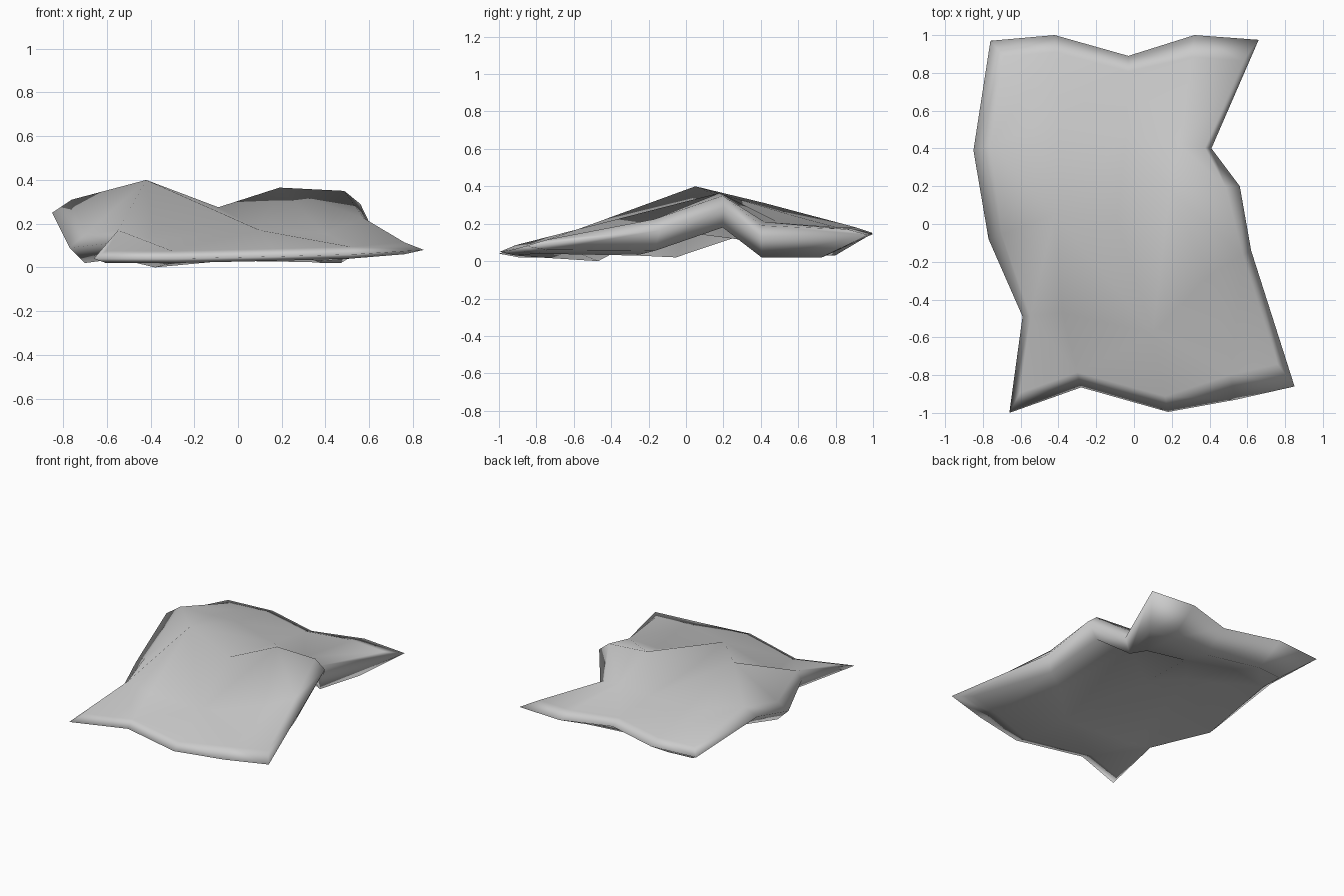
import bpy
import bmesh
from mathutils import Vector

cube = bpy.data.objects.get("Cube")
if cube:
    bpy.data.objects.remove(cube, do_unlink=True)

# Control grid of the rumpled sheet, front row to back row, right to left.
# Border points lie on the outer rim, inner points on the upper surface.
GRID = [
    [(-.66, -1, .04), (-.28, -.865, .04), (.18, -.995, .05), (.54, -.93, .06), (.85, -.86, .08)],
    [(-.59, -.49, .11), (-.38, -.47, .125), (.1, -.58, .17), (.4, -.27, .155), (.62, -.14, .165)],
    [(-.77, -.08, .09), (-.42, .05, .4), (-.09, .02, .275), (.19, .18, .365), (.56, .2, .29)],
    [(-.85, .39, .25), (-.4, .55, .25), (-.04, .48, .215), (.24, .42, .21), (.41, .4, .13)],
    [(-.76, .97, .15), (-.42, 1, .15), (-.03, .89, .15), (.32, 1, .145), (.66, .975, .14)],
]
LAST = len(GRID) - 1
THICKNESS = 0.125

# Inset fraction and height shift of the skins beside each border
UPPER_EDGE = {"front": (0.2, 0.035), "back": (0.2, 0.03), "left": (0.2, 0.06), "right": (0.2, 0.06)}
LOWER_EDGE = {"front": (0.2, -0.02), "back": (0.45, -0.12), "left": (0.2, -0.07), "right": (0.2, -0.11)}


def point(row, col):
    return Vector(GRID[row][col])


def side(row, col):
    """Name of the border a point lies on, or None inside the sheet."""
    if row == 0:
        return "front"
    if row == LAST:
        return "back"
    return {0: "left", LAST: "right"}.get(col)


def layer_point(row, col, upper):
    """Point of the upper or lower skin; border points sit inside the rim."""
    p = point(row, col)
    edge = side(row, col)
    if edge is None:
        return p if upper else p - Vector((0, 0, THICKNESS))
    inner = point(min(max(row, 1), LAST - 1), min(max(col, 1), LAST - 1))
    inset, shift = (UPPER_EDGE if upper else LOWER_EDGE)[edge]
    q = p.lerp(inner, inset)
    q.z = p.z + shift
    return q


def split_cell(row, col):
    """Two triangles per cell, folded along the higher diagonal."""
    a, b, c, d = (row, col), (row, col + 1), (row + 1, col + 1), (row + 1, col)
    za, zb, zc, zd = (layer_point(*k, True).z for k in (a, b, c, d))
    if za + zc > zb + zd:
        return (a, b, c), (a, c, d)
    return (a, b, d), (b, c, d)


bm = bmesh.new()
cells = [(r, c) for r in range(LAST + 1) for c in range(LAST + 1)]
rim = {rc: bm.verts.new(point(*rc)) for rc in cells if side(*rc)}

# Walk once around the border
steps = range(LAST)
border = ([(0, c) for c in steps] + [(r, LAST) for r in steps]
          + [(LAST, LAST - c) for c in steps] + [(LAST - r, 0) for r in steps])

# Upper and lower skins, each joined to the rim by a strip
for upper in (True, False):
    skin = {rc: bm.verts.new(layer_point(*rc, upper)) for rc in cells}
    for r in steps:
        for c in steps:
            for tri in split_cell(r, c):
                bm.faces.new([skin[k] for k in tri])
    for a, b in zip(border, border[1:] + border[:1]):
        bm.faces.new((skin[a], skin[b], rim[b], rim[a]))

bmesh.ops.recalc_face_normals(bm, faces=bm.faces)
for face in bm.faces:
    face.smooth = True

mesh = bpy.data.meshes.new("rumpled_sheet")
bm.to_mesh(mesh)
bm.free()

# Plain grey cloth
grey = bpy.data.materials.new("light_grey")
grey.use_nodes = True
colour = (0.6, 0.6, 0.6, 1)
grey.diffuse_color = colour
grey.node_tree.nodes["Principled BSDF"].inputs["Base Color"].default_value = colour
mesh.materials.append(grey)

sheet = bpy.data.objects.new("rumpled_sheet", mesh)
bpy.context.collection.objects.link(sheet)
